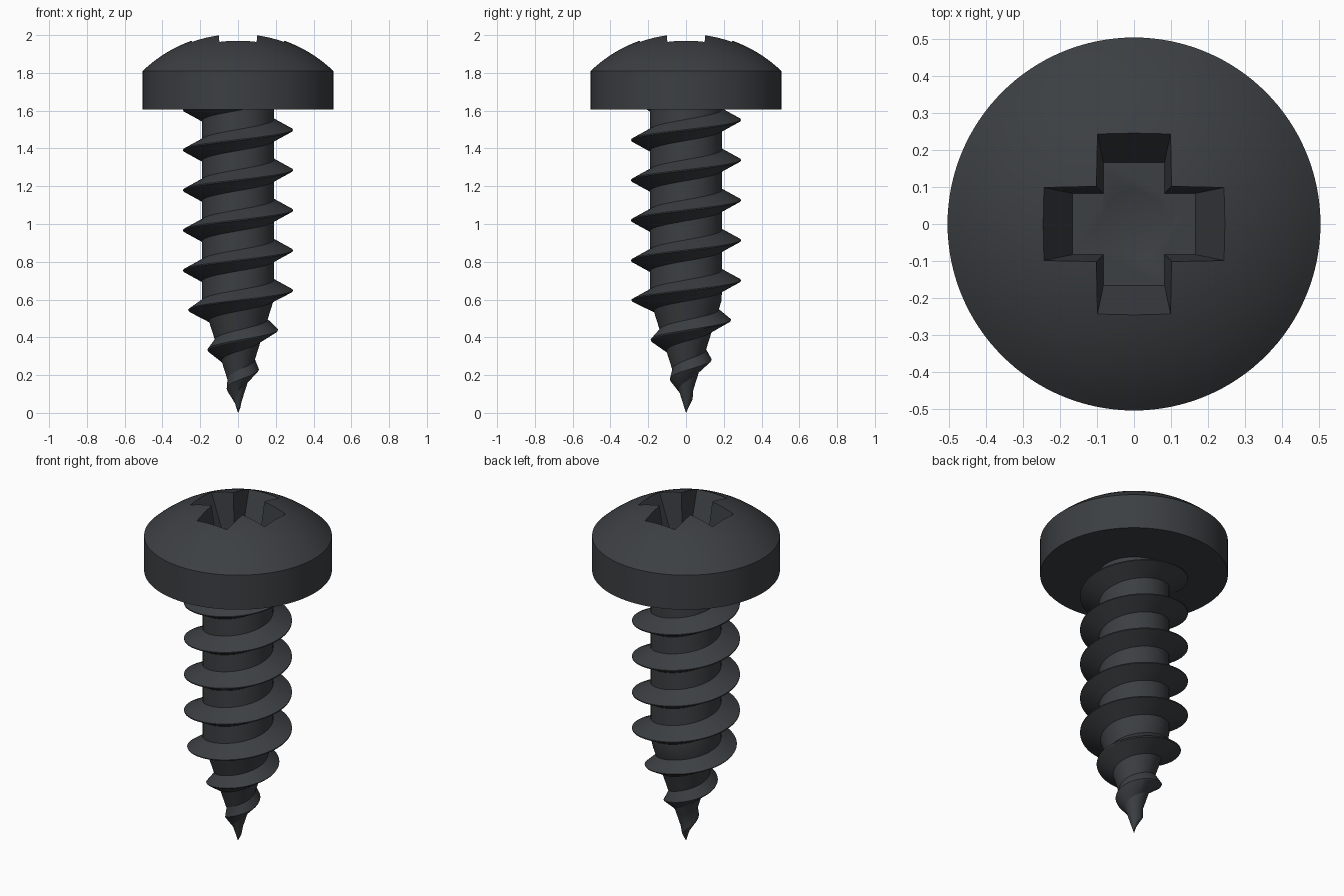
import bpy, bmesh, math

if "Cube" in bpy.data.objects:
    bpy.data.objects.remove(bpy.data.objects["Cube"])

TAU = 2 * math.pi
mat = bpy.data.materials.new("dark_steel")
mat.diffuse_color = (0.045, 0.05, 0.055, 1)
mat.use_nodes = True
mat.node_tree.nodes["Principled BSDF"].inputs["Base Color"].default_value = mat.diffuse_color


def make(name, bm):
    bmesh.ops.remove_doubles(bm, verts=bm.verts, dist=1e-5)
    bmesh.ops.recalc_face_normals(bm, faces=bm.faces)
    me = bpy.data.meshes.new(name)
    bm.to_mesh(me)
    bm.free()
    me.materials.append(mat)
    ob = bpy.data.objects.new(name, me)
    bpy.context.collection.objects.link(ob)
    return ob


def activate(ob):
    bpy.ops.object.select_all(action='DESELECT')
    ob.select_set(True)
    bpy.context.view_layer.objects.active = ob


def lathe(name, profile, n):
    bm = bmesh.new()
    vs = [bm.verts.new((r, 0, z)) for r, z in profile]
    es = [bm.edges.new(p) for p in zip(vs, vs[1:])]
    bmesh.ops.spin(bm, geom=vs + es, cent=(0, 0, 0), axis=(0, 0, 1),
                   angle=TAU, steps=n, use_merge=True)
    return make(name, bm)


# Pan head: short cylinder with a spherical dome
HEAD_R, Z0, Z1, APEX = 0.505, 1.605, 1.81, 2.013
sag = APEX - Z1
R = (HEAD_R ** 2 + sag ** 2) / (2 * sag)
a_max = math.asin(HEAD_R / R)
dome = [(R * math.sin(a_max * i / 14), APEX - R + R * math.cos(a_max * i / 14))
        for i in range(14, -1, -1)]
head = lathe("screw_head", [(0, Z0), (HEAD_R, Z0)] + dome, 128)

# Cross recess cutter: tapered plus-shaped prism
FLOOR = 1.78


def cross(bm, length, w, z):
    quarter = [(length, -w), (length, w), (w, w)]
    pts = []
    for k in range(4):
        c, s = round(math.cos(k * TAU / 4)), round(math.sin(k * TAU / 4))
        pts += [(c * x - s * y, s * x + c * y) for x, y in quarter]
    return [bm.verts.new((x, y, z)) for x, y in pts]


bm = bmesh.new()
low, high = cross(bm, 0.167, 0.083, FLOOR), cross(bm, 0.279, 0.106, 2.05)
for i in range(12):
    j = (i + 1) % 12
    bm.faces.new((low[i], low[j], high[j], high[i]))
bm.faces.new(low[::-1])
bm.faces.new(high)
recess = make("recess_cutter", bm)

# Conical dimple in the recess floor
dimple = lathe("dimple_cutter", [(0, FLOOR - 0.04), (0.09, FLOOR),
                                 (0.095, FLOOR + 0.01), (0, FLOOR + 0.01)], 48)

for cutter in (recess, dimple):
    cutter.hide_render = True
    activate(head)
    mod = head.modifiers.new("cut", 'BOOLEAN')
    mod.operation, mod.solver, mod.object = 'DIFFERENCE', 'EXACT', cutter
    bpy.ops.object.modifier_apply(modifier=mod.name)
    bpy.data.objects.remove(cutter)

# Shank: one helical strip of core and thread, tapering to the point
PITCH, CORE, CREST, TAPER, TOP = 0.2125, 0.19, 0.29, 0.6, 1.7
N, TURNS = 96, 10
START = 1.285 - 7 * PITCH  # crest height at angle 0
rows = [(-0.056, CORE), (-0.003, CREST), (0.003, CREST), (0.056, CORE),
        (PITCH / 2, CORE)]
bm = bmesh.new()
grid = []
for i in range(N * TURNS + 1):
    a = TAU * i / N
    ring = []
    for dz, r in rows:
        z = min(max(START + PITCH * i / N + dz, 0), TOP)
        r *= min(1, z / TAPER)
        ring.append(bm.verts.new((r * math.cos(a), r * math.sin(a), z)))
    grid.append(ring)
for i in range(N * TURNS):
    cols = [list(grid[i]), list(grid[i + 1])]
    if i + N + 1 < len(grid):  # join to the next turn
        cols[0].append(grid[i + N][0])
        cols[1].append(grid[i + N + 1][0])
    for j in range(len(cols[0]) - 1):
        quad = (cols[0][j], cols[1][j], cols[1][j + 1], cols[0][j + 1])
        if max(v.co.z for v in quad) > 0 and min(v.co.z for v in quad) < TOP:
            bm.faces.new(quad)
bmesh.ops.delete(bm, geom=[v for v in bm.verts if not v.link_faces], context='VERTS')
shank = make("threaded_shank", bm)

for ob in (head, shank):
    activate(ob)
    bpy.ops.object.shade_smooth_by_angle(angle=math.radians(25))
